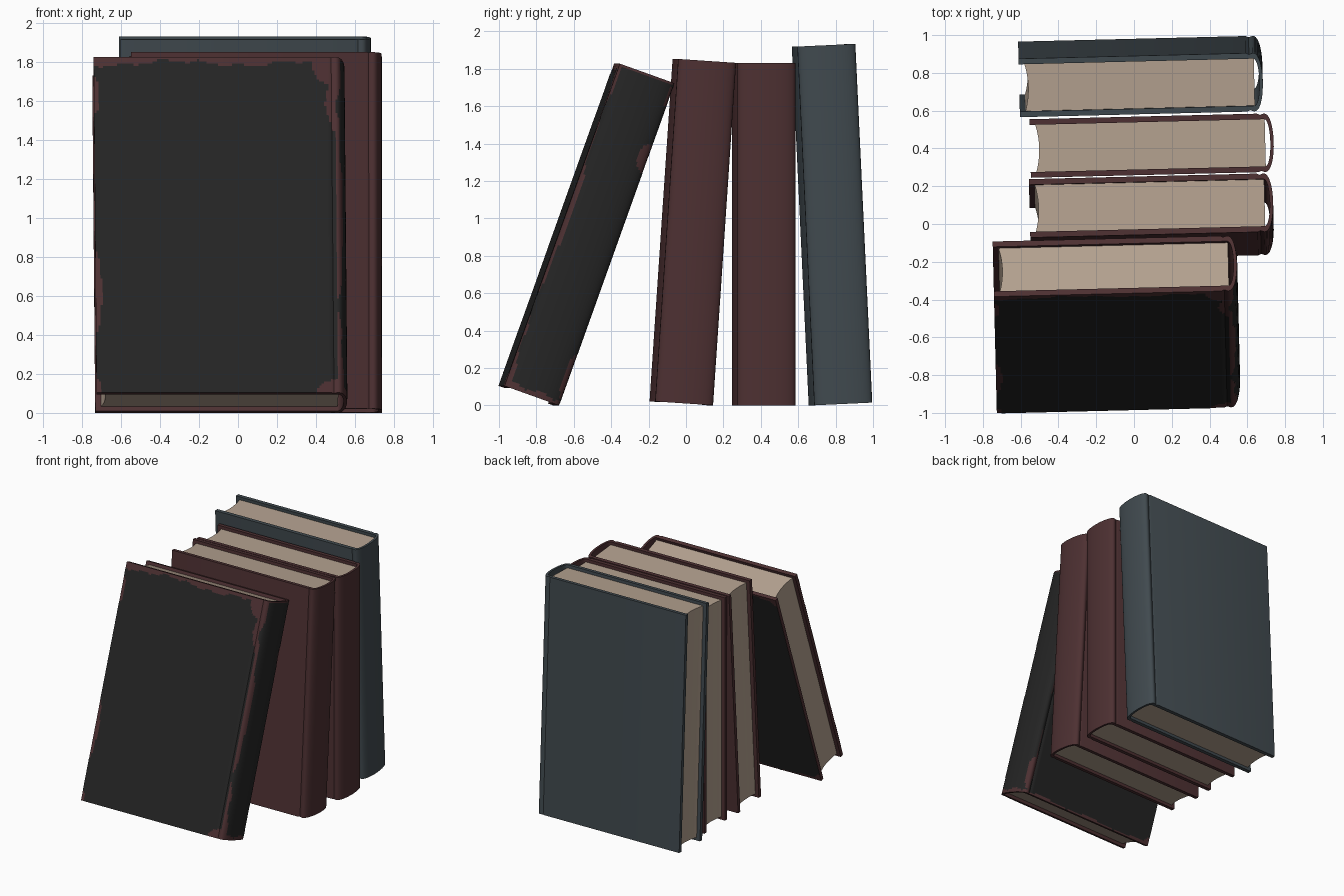
import bpy, bmesh, math
from mathutils import Matrix, Vector

if "Cube" in bpy.data.objects:
    bpy.data.objects.remove(bpy.data.objects["Cube"])

W, T, COVER, BULGE = 1.25, 0.31, 0.03, 0.05   # board width, thickness, board depth, spine bulge
HINGE = 1.24                                  # where the rounded spine starts
YAW = math.radians(1.4)


def material(name, rgb):
    m = bpy.data.materials.new(name)
    m.diffuse_color = (*rgb, 1)
    m.use_nodes = True
    m.node_tree.nodes["Principled BSDF"].inputs["Base Color"].default_value = m.diffuse_color
    return m


RED = material("dark red cloth", (0.075, 0.030, 0.032))
SLATE = material("slate blue cloth", (0.052, 0.068, 0.078))
BLACK = material("black leather", (0.018, 0.018, 0.018))
PAPER = material("aged paper", (0.46, 0.36, 0.28))


def section(half, bulge, groove, steps=20):
    """Path around a book: front board, hinge groove, round spine, back board."""
    board = [(0, half), (1.205, half), (1.22, half - groove), (1.232, half - groove * .4)]
    arc = []
    for i in range(steps + 1):
        a = -math.pi / 2 + math.pi * i / steps
        arc.append((HINGE + bulge * max(math.cos(a), 0) ** 0.85, half * math.sin(a)))
    return [(x, -t) for x, t in board] + arc + board[::-1]


def finish(name, bm, mat, matrix, fix=True):
    if fix:
        bmesh.ops.recalc_face_normals(bm, faces=bm.faces)
    me = bpy.data.meshes.new(name)
    bm.to_mesh(me)
    bm.free()
    me.materials.append(mat)
    ob = bpy.data.objects.new(name, me)
    bpy.context.collection.objects.link(ob)
    ob.matrix_world = matrix
    bpy.ops.object.select_all(action='DESELECT')
    ob.select_set(True)
    bpy.context.view_layer.objects.active = ob
    bpy.ops.object.shade_smooth_by_angle(angle=math.radians(30))
    return ob


def book(name, mat, height, x, y, z, lean):
    """Lean is in degrees, positive tips the top towards the back."""
    matrix = (Matrix.Translation((x, y, z)) @ Matrix.Rotation(YAW, 4, 'Z')
              @ Matrix.Rotation(math.radians(-lean), 4, 'X')
              @ Matrix.Translation((-W / 2, 0, 0)))

    # cover: paired outer and inner paths closed into a hollow case
    bm = bmesh.new()
    outer = section(T / 2, BULGE, 0.007)
    inner = section(T / 2 - COVER, BULGE - 0.018, 0)
    rings = [[bm.verts.new((px, py, h)) for px, py in path]
             for path in (outer, inner) for h in (0, height)]
    ob, ot, ib, it = rings
    for i in range(len(outer) - 1):
        for a, b in ((ob, ot), (ib, it), (ob, ib), (ot, it)):
            bm.faces.new((a[i], a[i + 1], b[i + 1], b[i]))
    for i in (0, -1):
        bm.faces.new((ob[i], ot[i], it[i], ib[i]))
    finish(name + "_cover", bm, mat, matrix)

    # pages: block with a hollowed fore edge, set in from the boards
    bm = bmesh.new()
    half = T / 2 - COVER
    profile = [(HINGE + 0.005, -half), (HINGE + 0.005, half)]
    for i in range(13):
        u = 1 - i / 6
        profile.append((0.03 + 0.018 * (1 - u * u), half * u))
    face = bm.faces.new([bm.verts.new((px, py, 0.025)) for px, py in profile])
    ext = bmesh.ops.extrude_face_region(bm, geom=[face])
    bmesh.ops.translate(bm, vec=(0, 0, height - 0.05),
                        verts=[v for v in ext["geom"] if isinstance(v, bmesh.types.BMVert)])
    finish(name + "_pages", bm, PAPER, matrix)
    return matrix


def blob(a, b, a0, b0, ra, rb):
    return ((a - a0) / ra) ** 2 + ((b - b0) / rb) ** 2 < 1


def worn(x, t, z, height):
    """True where the black leather has rubbed away."""
    top, wave = height - z, math.sin
    if x > HINGE:                                       # spine
        front, back = t + T / 2, T / 2 - t
        return (z < 0.028 + 0.01 * wave(t * 40)
                or top < 0.012
                or front < 0.016 + 0.014 * wave(z * 6 + 2) + 0.006 * wave(z * 23)
                or blob(back, z, 0, 1.40, 0.055, 0.08)
                or blob(back, z, 0, 0.16, 0.03, 0.13)
                or blob(back, z, 0, 1.75, 0.02, 0.06))
    right = HINGE - x
    if t < 0:                                           # front board
        edge = 0.034 + 0.013 * wave(x * 9 + 1) + 0.008 * wave(x * 31) + 0.004 * wave(x * 67)
        return (top < edge
                or (top < 0.40 and right < 0.045 + 0.012 * wave(z * 25) - 0.06 * max(top - .2, 0))
                or blob(x, top, 1.22, 0.03, 0.10, 0.12)
                or blob(x, z, 0, 0.55, 0.032, 0.22)
                or blob(x, z, 0, 1.62, 0.03, 0.10)
                or blob(x, z, 0, 0.02, 0.03, 0.05)
                or blob(x, z, 1.24, 0, 0.11, 0.07)
                or z < 0.006)
    return (top < 0.014 + 0.007 * wave(x * 17)          # back board
            or z < 0.014 + 0.008 * wave(x * 13)
            or blob(x, z, 0, 0, 0.06, 0.06)
            or blob(x, z, 0, height, 0.06, 0.06)
            or right < 0.008 + 0.008 * wave(z * 7))


def leather(height, matrix, rows=150):
    """Thin black skin over the boards and spine, missing where worn."""
    bm = bmesh.new()
    path = section(T / 2 + 0.002, BULGE + 0.002, 0.007)
    pts = []
    for (ax, at), (bx, bt) in zip(path, path[1:]):
        n = max(1, round(math.hypot(bx - ax, bt - at) / 0.012))
        pts += [(ax + (bx - ax) * k / n, at + (bt - at) * k / n) for k in range(n)]
    pts.append(path[-1])
    grid = [[bm.verts.new((px, pt, height * r / rows)) for r in range(rows + 1)] for px, pt in pts]
    for i in range(len(pts) - 1):
        for r in range(rows):
            mid = (grid[i][r].co + grid[i + 1][r + 1].co) / 2
            if not worn(mid.x, mid.y, mid.z, height):
                bm.faces.new((grid[i][r], grid[i + 1][r], grid[i + 1][r + 1], grid[i][r + 1]))
    bmesh.ops.delete(bm, geom=[v for v in bm.verts if not v.link_faces], context='VERTS')
    finish("leaning_book_leather", bm, BLACK, matrix, fix=False)


# the row of four books, front to back
leaning = book("leaning_book", RED, 1.83, -0.105, -0.84, 0.052, 19.7)
leather(1.83, leaning)
book("front_red_book", RED, 1.835, 0.075, -0.025, 0.011, 3.85)
book("upright_red_book", RED, 1.83, 0.075, 0.415, 0.0, 0)
book("slate_book", SLATE, 1.92, 0.015, 0.826, 0.008, -2.7)
